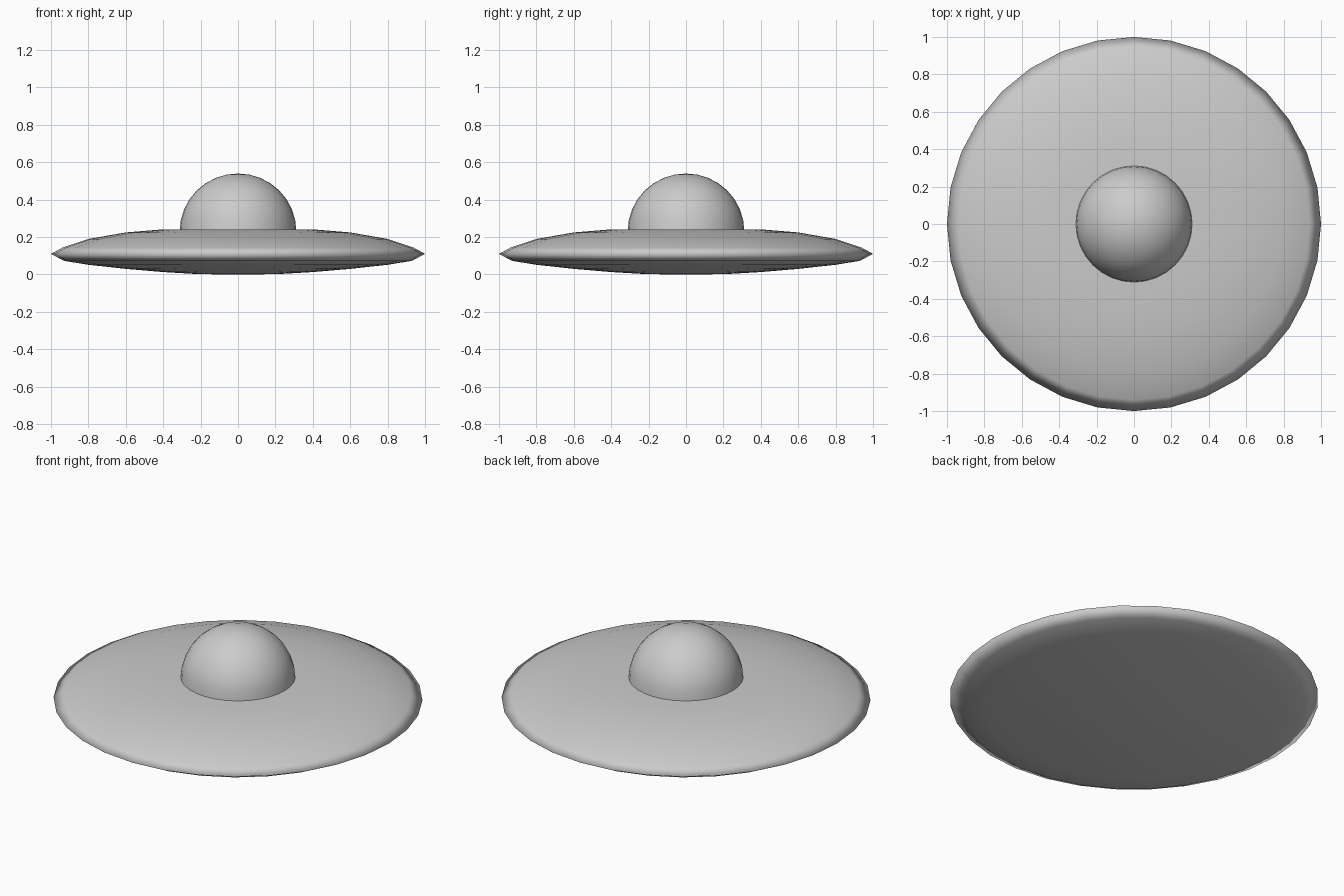
import bpy, bmesh, math

if "Cube" in bpy.data.objects:
    bpy.data.objects.remove(bpy.data.objects["Cube"])

SIDES = 32


def lathe(name, profile):
    """Revolve (radius, z) points around z; radius 0 makes a pole."""
    bm = bmesh.new()
    rings = []
    for r, z in profile:
        if r == 0:
            rings.append([bm.verts.new((0, 0, z))] * SIDES)
        else:
            rings.append([bm.verts.new((r * math.cos(2 * math.pi * i / SIDES),
                                        r * math.sin(2 * math.pi * i / SIDES), z))
                          for i in range(SIDES)])
    for a, b in zip(rings, rings[1:]):
        for i in range(SIDES):
            j = (i + 1) % SIDES
            bm.faces.new(list(dict.fromkeys((a[i], a[j], b[j], b[i]))))
    bmesh.ops.recalc_face_normals(bm, faces=bm.faces[:])
    for f in bm.faces:
        f.smooth = True
    mesh = bpy.data.meshes.new(name)
    bm.to_mesh(mesh)
    bm.free()
    obj = bpy.data.objects.new(name, mesh)
    bpy.context.collection.objects.link(obj)
    return obj


# Lens-shaped disc, from the underside pole over the rim to the top pole
lathe("saucer_disc", [
    (0, 0), (0.21, 0.002), (0.40, 0.013), (0.60, 0.03), (0.80, 0.052),
    (0.93, 0.073), (1.0, 0.11), (0.94, 0.143), (0.80, 0.19), (0.60, 0.225),
    (0.42, 0.24), (0.22, 0.243), (0, 0.243)])

# Half-sphere cockpit dome, base sunk slightly into the disc
dome = [(0.312 * math.cos(math.radians(11.25 * k)),
         0.23 + 0.31 * math.sin(math.radians(11.25 * k))) for k in range(8)]
lathe("cockpit_dome", dome + [(0, 0.54)])
